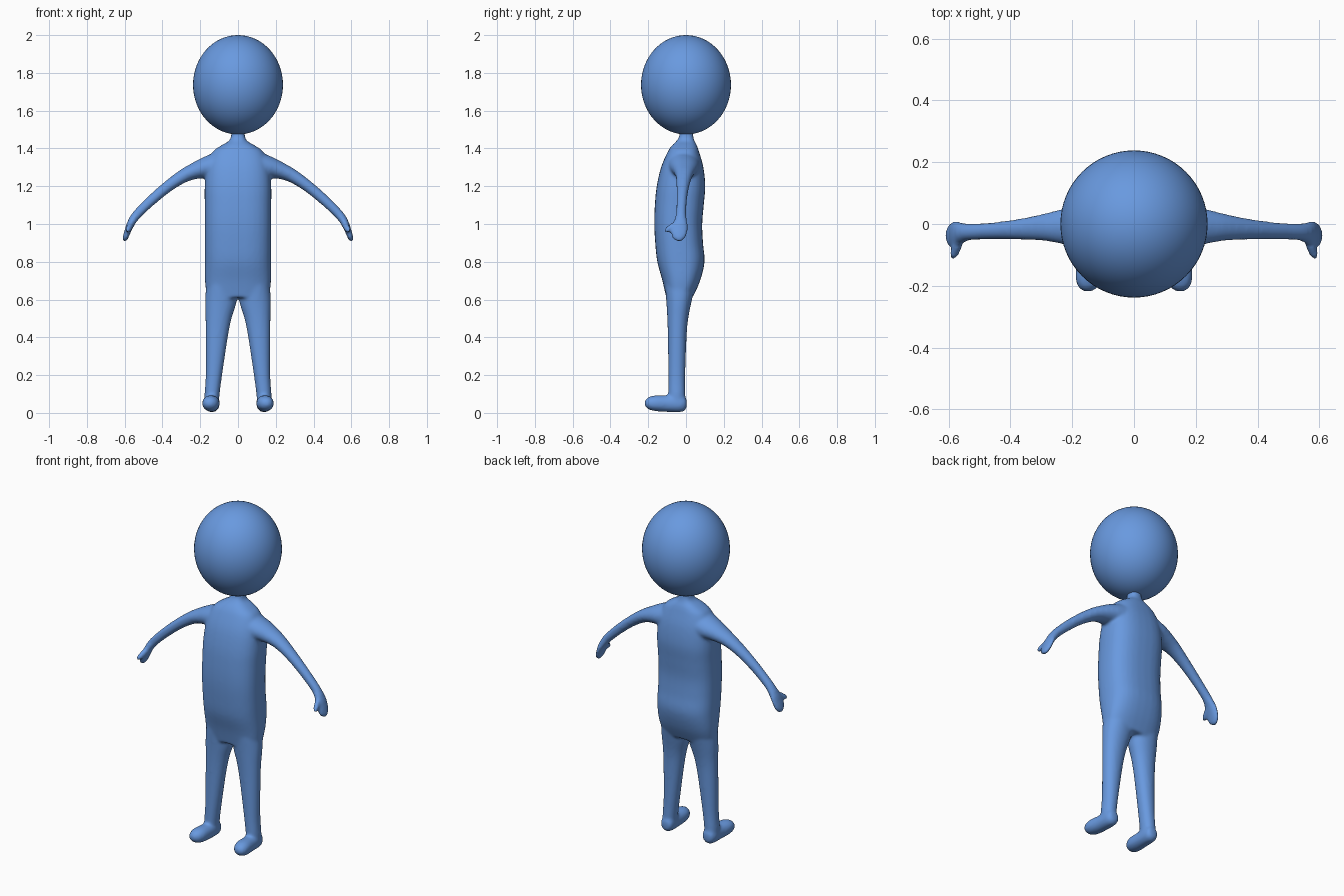
import bpy, bmesh, math
from mathutils import Vector

blue = bpy.data.materials.new("soft blue")
blue.diffuse_color = (0.14, 0.32, 0.74, 1)


def spline(rows, steps=5):
    """Catmull-Rom interpolation of profile rows."""
    out = []
    for i in range(len(rows) - 1):
        a, b, c, d = (rows[max(0, min(len(rows) - 1, i + k))] for k in (-1, 0, 1, 2))
        for s in range(steps):
            t = s / steps
            out.append([0.5 * (2*q + (r - p)*t + (2*p - 5*q + 4*r - w)*t*t
                        + (3*q - p - 3*r + w)*t**3) for p, q, r, w in zip(a, b, c, d)])
    return out + [list(rows[-1])]


def loft(bm, rows, u, v, power=2.0, mirror=False, n=32):
    """Closed tube through rows of (x, y, z, half size along u, half size along v)."""
    u, v = Vector(u).normalized(), Vector(v).normalized()
    for side in ((1, -1) if mirror else (1,)):
        rings = []
        for x, y, z, ru, rv in spline(rows):
            ring = []
            for k in range(n):
                c, s = math.cos(2*math.pi*k/n), math.sin(2*math.pi*k/n)
                p = Vector((x, y, z))
                p += u * ru * math.copysign(abs(c)**(2/power), c)
                p += v * rv * math.copysign(abs(s)**(2/power), s)
                ring.append(bm.verts.new((p.x*side, p.y, p.z)))
            rings.append(ring)
        faces = [bm.faces.new(rings[0]), bm.faces.new(rings[-1][::-1])]
        for a, b in zip(rings, rings[1:]):
            for k in range(n):
                faces.append(bm.faces.new((a[k], b[k], b[(k+1) % n], a[(k+1) % n])))
        bmesh.ops.recalc_face_normals(bm, faces=faces)


bm = bmesh.new()
X, Y, Z = (1, 0, 0), (0, 1, 0), (0, 0, 1)

# torso and neck: (z, half width, front y, back y)
torso = [(0.61, 0.165, -0.105, 0.035), (0.70, 0.175, -0.125, 0.075), (0.80, 0.176, -0.152, 0.098),
         (0.90, 0.176, -0.163, 0.09), (1.00, 0.176, -0.168, 0.086), (1.10, 0.176, -0.165, 0.094),
         (1.20, 0.176, -0.155, 0.102), (1.30, 0.165, -0.132, 0.092), (1.38, 0.135, -0.098, 0.07),
         (1.415, 0.09, -0.075, 0.058), (1.44, 0.048, -0.05, 0.045), (1.47, 0.036, -0.035, 0.038),
         (1.53, 0.036, -0.035, 0.038)]
loft(bm, [(0, (f+b)/2, z, w, (b-f)/2) for z, w, f, b in torso], X, Y, 2.6)

# legs: (z, inner x, outer x, front y, back y)
legs = [(0.72, 0.0, 0.165, -0.115, 0.06), (0.60, 0.005, 0.174, -0.105, 0.032),
        (0.50, 0.034, 0.172, -0.099, 0.012), (0.40, 0.054, 0.171, -0.096, 0.003),
        (0.20, 0.084, 0.171, -0.094, -0.004), (0.10, 0.097, 0.177, -0.094, -0.004),
        (0.04, 0.102, 0.176, -0.09, -0.004)]
loft(bm, [((i+o)/2, (f+b)/2, z, (o-i)/2, (b-f)/2) for z, i, o, f, b in legs], X, Y, 2.1, True)

# feet, heel to toe
feet = [(0.137, 0.004, 0.05, 0.015, 0.018), (0.137, -0.005, 0.05, 0.032, 0.036),
        (0.138, -0.03, 0.05, 0.040, 0.046), (0.140, -0.10, 0.049, 0.043, 0.044),
        (0.144, -0.16, 0.051, 0.046, 0.042), (0.147, -0.195, 0.051, 0.038, 0.034),
        (0.149, -0.212, 0.051, 0.024, 0.021), (0.150, -0.219, 0.051, 0.008, 0.007)]
loft(bm, feet, X, Z, 2.1, True)

# arms, shoulder to wrist
arms = [(0.08, -0.015, 1.31, 0.09, 0.085), (0.15, -0.01, 1.295, 0.078, 0.07),
        (0.21, -0.008, 1.283, 0.062, 0.052), (0.28, -0.01, 1.258, 0.046, 0.038),
        (0.36, -0.016, 1.207, 0.035, 0.031), (0.45, -0.022, 1.133, 0.028, 0.028),
        (0.53, -0.026, 1.056, 0.027, 0.025), (0.565, -0.03, 1.01, 0.033, 0.023)]
loft(bm, arms, Y, (0.65, 0, 0.76), 2.0, True)

# flattened hands
hands = [(0.535, -0.026, 1.05, 0.027, 0.023), (0.566, -0.03, 1.005, 0.038, 0.021),
         (0.581, -0.035, 0.97, 0.044, 0.018), (0.592, -0.037, 0.94, 0.041, 0.016),
         (0.599, -0.037, 0.919, 0.028, 0.013), (0.602, -0.037, 0.908, 0.01, 0.007)]
loft(bm, hands, Y, (0.9, 0, 0.43), 2.0, True)

# thumbs
thumbs = [(0.562, -0.04, 1.005, 0.02, 0.017), (0.573, -0.075, 0.985, 0.018, 0.016),
          (0.582, -0.098, 0.969, 0.016, 0.015), (0.587, -0.113, 0.961, 0.007, 0.007)]
loft(bm, thumbs, (0, 0.55, -0.83), (0.9, 0.2, 0.3), 2.0, True)

mesh = bpy.data.meshes.new("body")
bm.to_mesh(mesh)
bm.free()
body = bpy.data.objects.new("body", mesh)
bpy.context.collection.objects.link(body)
mesh.materials.append(blue)

# fuse the limbs into one soft skin
fuse = body.modifiers.new("fuse", 'REMESH')
fuse.mode = 'VOXEL'
fuse.voxel_size = 0.008
fuse.use_smooth_shade = True
soften = body.modifiers.new("soften", 'SMOOTH')
soften.factor = 0.5
soften.iterations = 10

# egg-shaped head
bpy.ops.mesh.primitive_uv_sphere_add(segments=64, ring_count=32, radius=1, location=(0, 0, 1.737))
head = bpy.context.object
head.name = "head"
head.scale = (0.238, 0.238, 0.263)
head.data.materials.append(blue)
bpy.ops.object.shade_smooth()
